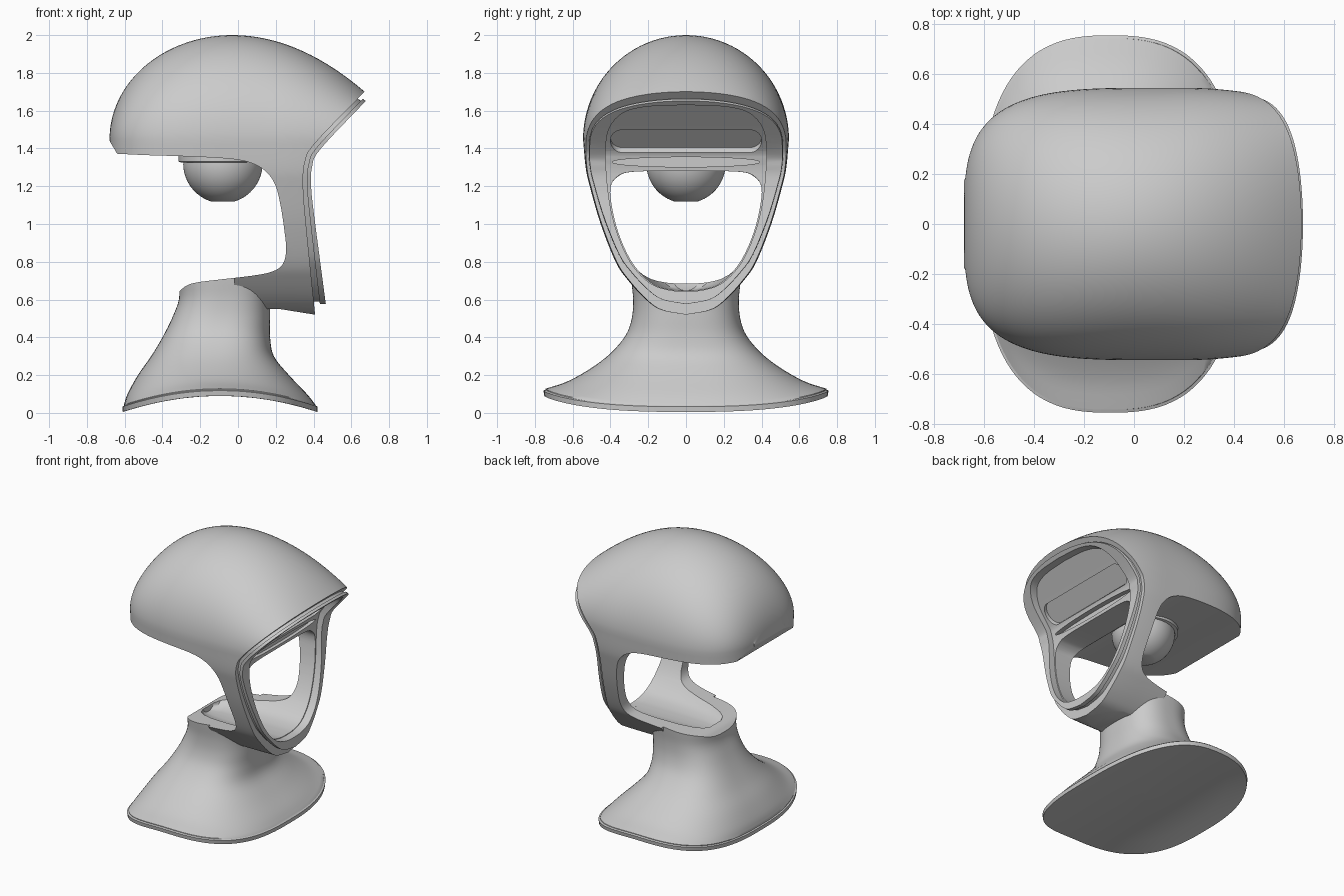
import bpy, bmesh, math
from mathutils import Vector

if "Cube" in bpy.data.objects:
    bpy.data.objects.remove(bpy.data.objects["Cube"], do_unlink=True)

grey = bpy.data.materials.new("matte grey")
grey.use_nodes = True
COLOUR = (0.6, 0.6, 0.6, 1)
grey.diffuse_color = COLOUR
grey.node_tree.nodes["Principled BSDF"].inputs["Base Color"].default_value = COLOUR


def smooth(pts, n=6):
    """Catmull-Rom curve through 2D points."""
    p = [Vector(q) for q in pts]
    p = [2 * p[0] - p[1]] + p + [2 * p[-1] - p[-2]]
    out = []
    for a, b, c, d in zip(p, p[1:], p[2:], p[3:]):
        for i in range(n):
            t = i / n
            out.append(0.5 * (2 * b + (c - a) * t + (2 * a - 5 * b + 4 * c - d) * t * t
                              + (3 * b - a - 3 * c + d) * t ** 3))
    return [tuple(q) for q in out] + [tuple(p[-2])]


def loft(name, rings):
    """Closed solid skinned over rings of equal length."""
    bm = bmesh.new()
    rows = [[bm.verts.new(v) for v in r] for r in rings]
    n = len(rows[0])
    for a, b in zip(rows, rows[1:]):
        for i in range(n):
            j = (i + 1) % n
            bm.faces.new((a[i], a[j], b[j], b[i]))
    bm.faces.new(rows[0])
    bm.faces.new(rows[-1])
    bmesh.ops.recalc_face_normals(bm, faces=bm.faces)
    me = bpy.data.meshes.new(name)
    bm.to_mesh(me)
    bm.free()
    ob = bpy.data.objects.new(name, me)
    bpy.context.collection.objects.link(ob)
    me.materials.append(grey)
    return ob


def side_prism(name, poly):
    return loft(name, [[(x, y, z) for x, z in poly] for y in (-1, 1)])


def boolean(ob, tool, op):
    """Apply a boolean and discard the tool."""
    m = ob.modifiers.new("cut", 'BOOLEAN')
    m.operation, m.solver, m.object = op, 'EXACT', tool
    bpy.context.view_layer.update()
    me = bpy.data.meshes.new_from_object(
        ob.evaluated_get(bpy.context.evaluated_depsgraph_get()))
    ob.modifiers.clear()
    ob.data = me
    bpy.data.objects.remove(tool, do_unlink=True)


def mirrored(half):
    """Half outline (y, z), running from centre to centre, closed by mirroring."""
    return half + [(-y, z) for y, z in reversed(half[1:-1])]


# Head volume: domed above the brow, tapering to the chin below it
MID = 1.45
JAW = smooth([(1, 1.45), (.975, 1.3), (.935, 1.2), (.83, 1.0), (.685, .8),
              (.56, .7), (.39, .6), (.24, .545), (0, .52)], 5)


def head_volume(name, sw=1, sh=1, sj=1):
    rings = []
    for k in range(61):
        x = -.68 + 1.46 * (k / 60) ** 2.2
        if x < .1:
            w = .545 * max(.02, 1 - ((.1 - x) / .78) ** 3.5) ** (1 / 3.5)
        else:
            w = .545 - .3 * max(0, x - .2) ** 2
        if x < -.03:
            h = .55 * math.sqrt(max(.0004, 1 - ((-.03 - x) / .65) ** 2))
        else:
            h = .55 - .61 * (x + .03) ** 2
        w, h = w * sw, h * sh
        half = [(w * math.sin(a), MID + h * math.cos(a))
                for a in (i * math.pi / 48 for i in range(24))]
        half += [(w * g, MID - (MID - z) * sj) for g, z in JAW]
        rings.append([(x, y, z) for y, z in mirrored(half)])
    return loft(name, rings)


# Face lines in side profile, back edge and front edge of the visor frame
BACK = smooth([(.97, 2.01), (.67, 1.70), (.41, 1.43), (.355, 1.33), (.345, 1.2),
               (.36, 1.0), (.41, .50)])
FRONT = smooth([(.95, 1.94), (.675, 1.65), (.435, 1.395), (.392, 1.30), (.387, 1.2),
                (.405, 1.03), (.475, .50)])
GROOVE = [((a + c) / 2, (b + d) / 2) for (a, b), (c, d) in zip(BACK, FRONT)]

shell = head_volume("head_shell")
boolean(shell, side_prism("face_cut", [(-1, 2.2), (1, 2.2)] + BACK[:-1] +
        [(.408, .52), (.22, .55), (-.02, .55), (-.02, 1.2), (-1, 1.2)]), 'INTERSECT')

# Flared neck with an arched underside
def neck_ring(cx, hx, hy, z, arch, s=1):
    ring = []
    for i in range(96):
        a = i * math.tau / 96
        c, d = math.cos(a), math.sin(a)
        u = math.copysign(abs(c) ** (2 / 2.65), c) * s
        v = math.copysign(abs(d) ** (2 / 2.65), d) * s
        ring.append((cx + hx * u, hy * v, z + arch * (1 - u * u)))
    return ring


flare = [neck_ring(-.095, .515, .75, .005, .085, s) for s in (.01, .2, .4, .6, .8, 1)]
flare += [neck_ring(-.095, .517, .755, .033, .085), neck_ring(-.095, .508, .743, .038, .085)]
SECTIONS = [(-.097, .507, .743, .043, .085), (-.11, .475, .62, .1, .07),
            (-.13, .40, .49, .2, .045), (-.135, .325, .395, .3, .02),
            (-.115, .285, .32, .4, .01), (-.09, .26, .287, .5, 0),
            (-.07, .243, .28, .6, 0), (-.062, .25, .29, .7, 0), (-.06, .25, .3, .8, 0)]
flare += [neck_ring(*s) for s in smooth(SECTIONS, 4)]
boolean(shell, loft("neck", flare), 'UNION')

# Open space between the head and the collar
GAP = [(-1, 1.44), (-.68, 1.44), (-.64, 1.372)] + smooth(
    [(-.5, 1.365), (-.2, 1.355), (0, 1.34), (.1, 1.31), (.16, 1.265), (.2, 1.20),
     (.225, 1.1), (.245, .97), (.255, .86), (.235, .785), (.18, .748), (.08, .727),
     (-.08, .708), (-.21, .692), (-.27, .675), (-.31, .645)]) + [(-1, .6)]
boolean(shell, side_prism("gap", GAP), 'DIFFERENCE')

# Front opening, narrowing backwards into a shallow bowl in the collar
OPENING = mirrored(smooth([(0, 1.28), (.28, 1.277), (.365, 1.25), (.4, 1.19), (.39, 1.08),
                           (.36, .96), (.31, .84), (.25, .75), (.17, .68), (.08, .653),
                           (0, .648)], 4))
STEPS = [(-.24, .35), (-.22, .6), (-.17, .76), (-.08, .88), (.1, .97), (.2, 1), (.8, 1)]
boolean(shell, loft("opening", [[(x, y * s, z) for y, z in OPENING] for x, s in STEPS]),
        'DIFFERENCE')

# Pill slot on the brow panel and thin slit below it
pill = []
for i in range(48):
    a = i * math.tau / 48
    pill.append((math.copysign(.34, math.cos(a)) + .06 * math.cos(a), 1.445 + .055 * math.sin(a)))
boolean(shell, loft("brow_slot", [[(z - 1.03 + d, y, z - d) for y, z in pill]
                                  for d in (-.015, .12)]), 'DIFFERENCE')
slit = [(.39 * math.cos(i * math.tau / 48), 1.328 + .026 * math.sin(i * math.tau / 48))
        for i in range(48)]
boolean(shell, loft("lip_slit", [[(x, y, z) for y, z in slit] for x in (.325, .6)]),
        'DIFFERENCE')

# Visor frame: a narrow recessed groove and a raised rim
INNER = mirrored(smooth([(0, 1.63), (.2, 1.622), (.33, 1.59), (.405, 1.51), (.425, 1.4),
                         (.42, 1.25), (.40, 1.09), (.365, .955), (.315, .835), (.255, .745),
                         (.175, .678), (.08, .649), (0, .644)], 4))
frame = []
for name, a, b, scale in (("visor_groove", BACK, GROOVE, (.95, .76, .925)),
                          ("visor_rim", GROOVE, FRONT, (.975, .82, .94))):
    ob = head_volume(name, *scale)
    boolean(ob, side_prism("band", a + b[::-1]), 'INTERSECT')
    boolean(ob, loft("inner", [[(x, y, z) for y, z in INNER] for x in (.1, .9)]), 'DIFFERENCE')
    frame.append(ob)


# Hanging ball with a flat tip, and its mounting disc
def turned(name, profile, x):
    return loft(name, [[(x + r * math.cos(i * math.tau / 64), r * math.sin(i * math.tau / 64), z)
                        for i in range(64)] for r, z in profile])


ball = turned("ball", [(.21 * math.sin(a), 1.32 - .21 * math.cos(a))
                       for a in (math.radians(18 + 5 * i) for i in range(18))], -.08)
disc = turned("mounting_disc", [(.21, 1.325), (.225, 1.33), (.225, 1.37)], -.09)

bpy.ops.object.select_all(action='DESELECT')
for ob in [shell, ball, disc] + frame:
    ob.select_set(True)
bpy.context.view_layer.objects.active = shell
bpy.ops.object.shade_smooth_by_angle(angle=math.radians(30))
